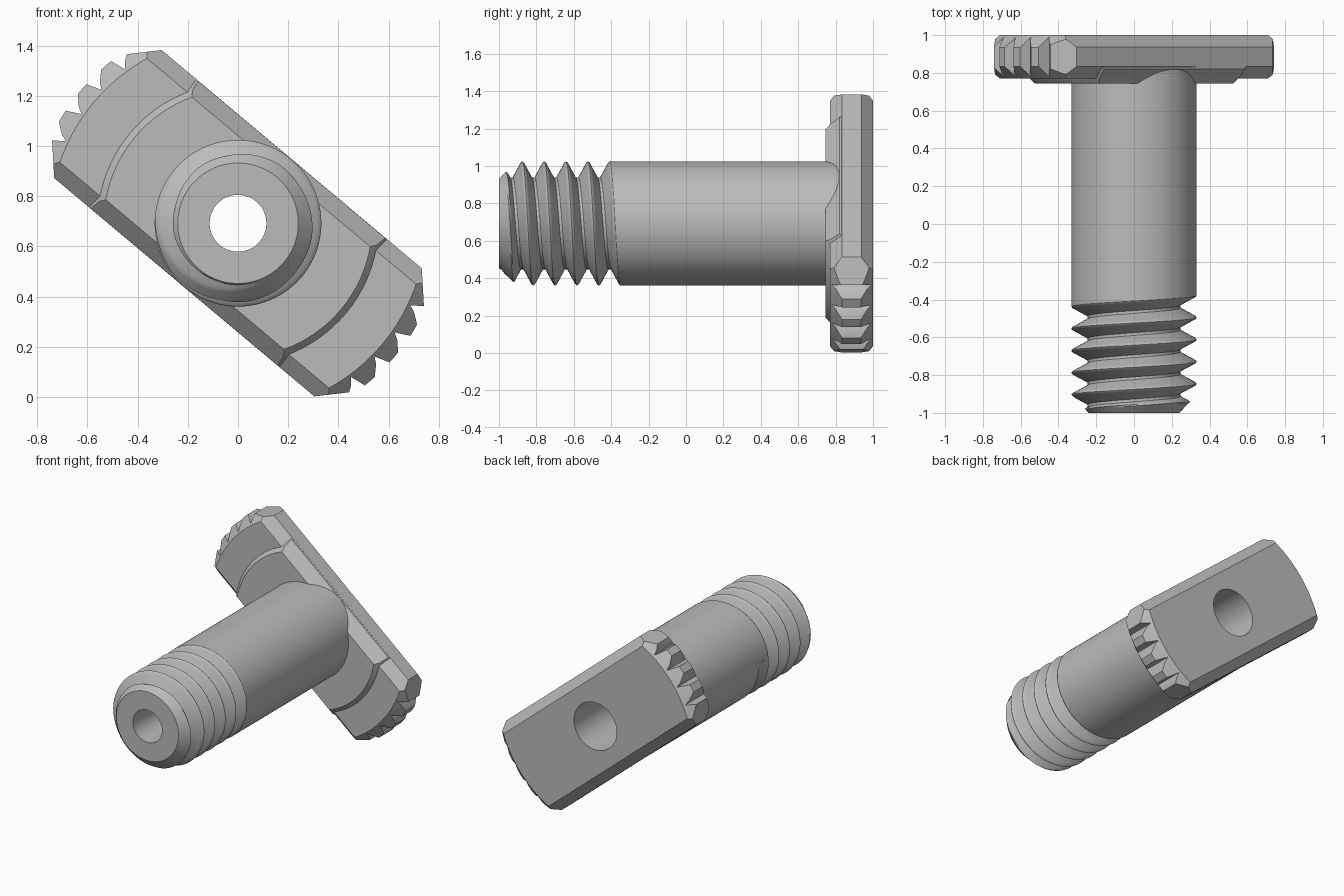
import bpy, bmesh, math
from mathutils import Matrix, Vector

cube = bpy.data.objects.get("Cube")
if cube:
    bpy.data.objects.remove(cube, do_unlink=True)

CENTER_Z = 0.6925
TILT = math.radians(40)
SEG = 96
PITCH = 0.117
RADIUS = 0.332

steel = bpy.data.materials.new("steel grey")
steel.use_nodes = True
steel.diffuse_color = (0.5, 0.5, 0.5, 1)
steel.node_tree.nodes["Principled BSDF"].inputs["Base Color"].default_value = (0.5, 0.5, 0.5, 1)


def make_object(name, bm, tilt=0.0):
    bmesh.ops.remove_doubles(bm, verts=bm.verts, dist=1e-5)
    bmesh.ops.recalc_face_normals(bm, faces=bm.faces)
    mesh = bpy.data.meshes.new(name)
    bm.to_mesh(mesh)
    bm.free()
    mesh.materials.append(steel)
    obj = bpy.data.objects.new(name, mesh)
    obj.rotation_euler = (0, tilt, 0)
    obj.location = (0, 0, CENTER_Z)
    bpy.context.collection.objects.link(obj)
    return obj


def select_only(obj):
    bpy.ops.object.select_all(action='DESELECT')
    obj.select_set(True)
    bpy.context.view_layer.objects.active = obj


def revolve(column):
    """Skin a surface round the y axis; column(angle) gives (radius, y) pairs."""
    bm = bmesh.new()
    rings = []
    for i in range(SEG + 1):
        a = 2 * math.pi * i / SEG
        rings.append([bm.verts.new((r * math.cos(a), y, r * math.sin(a)))
                      for r, y in column(a)])
    for p, q in zip(rings, rings[1:]):
        for j in range(len(p) - 1):
            bm.faces.new((p[j], p[j + 1], q[j + 1], q[j]))
    bmesh.ops.remove_doubles(bm, verts=bm.verts, dist=1e-5)
    bmesh.ops.dissolve_degenerate(bm, dist=1e-5, edges=bm.edges)
    return bm


def slice_off(bm, point, normal):
    """Cut away everything beyond a plane and close the cut."""
    geom = bm.verts[:] + bm.edges[:] + bm.faces[:]
    cut = bmesh.ops.bisect_plane(bm, geom=geom, plane_co=point,
                                 plane_no=Vector(normal).normalized(), clear_outer=True)
    edges = [e for e in cut["geom_cut"] if isinstance(e, bmesh.types.BMEdge)]
    bmesh.ops.holes_fill(bm, edges=[e for e in edges if e.is_boundary], sides=0)


# Threaded hollow shaft, one closed skin
def shaft_column(angle):
    turn = angle / (2 * math.pi)
    points = [(0.167, 0.85), (RADIUS, 0.85)]
    steps = 16
    for k in range(7 * steps + 1):
        s = k / steps
        y = -0.261 - PITCH * (s + turn)
        off = abs((s % 1) - 0.5)
        depth = 0.087 * min(1, max(0, (0.46 - off) / 0.4))
        if s < 1:                                  # thread run-out
            depth *= 0 if turn < 0.49 else min(1, 0.15 + (turn - 0.49) * 4)
        y = max(y, -1)
        points.append((min(RADIUS - depth, 0.24 + 0.95 * (y + 1)), y))
    # front face, bore and counterbore
    return points + [(0.113, -1), (0.113, -0.4), (0.167, -0.4), (0.167, 0.85)]


shaft = make_object("threaded_shaft", revolve(shaft_column))

# Crossbar head: chamfered disc trimmed to a bar
bar_bm = revolve(lambda a: [(0, 0.77), (0.75, 0.77), (0.82, 0.835),
                            (0.82, 0.935), (0.75, 1), (0, 1)])
for side in (-1, 1):
    slice_off(bar_bm, (0, 0, side * 0.333), (0, 0, side))
    slice_off(bar_bm, (0, 0.77, side * 0.27), (0, -1, side))
    slice_off(bar_bm, (0, 1, side * 0.27), (0, 1, side))
    for end in (-1, 1):
        slice_off(bar_bm, (end * 0.727, 0, side * 0.279), (end, 0, side * 0.94))
bar = make_object("head_bar", bar_bm, TILT)

# Raised pad on the shaft side of the head
pad_bm = revolve(lambda a: [(0, 0.745), (0.535, 0.745), (0.56, 0.77),
                            (0.595, 0.83), (0.595, 0.86), (0, 0.86)])
for side in (-1, 1):
    slice_off(pad_bm, (0, 0, side * 0.3325), (0, 0, side))
    slice_off(pad_bm, (0, 0.745, side * 0.267), (0, -0.066, side * 0.075))
pad = make_object("raised_pad", pad_bm, TILT)

# Cutter for the through hole
hole_bm = bmesh.new()
bmesh.ops.create_cone(hole_bm, cap_ends=True, segments=64, radius1=0.165, radius2=0.165,
                      depth=1, matrix=Matrix.Translation((0, 0.9, 0)) @ Matrix.Rotation(math.pi / 2, 4, 'X'))
hole_cutter = make_object("hole_cutter", hole_bm, TILT)

# Cutter for the serrations, four notches at each end
notch_bm = bmesh.new()
for end in (0, math.pi):
    for k in range(4):
        a = end + math.radians(14.5 - 9.4 * k)
        out = Vector((math.cos(a), 0, math.sin(a)))
        along = Vector((-math.sin(a), 0, math.cos(a)))
        tri = [out * (0.76 + d) + along * t
               for d, t in ((0, 0), (0.1, 0.042), (0.1, -0.11), (0.025, -0.017))]
        face = notch_bm.faces.new([notch_bm.verts.new(p + Vector((0, 0.7, 0))) for p in tri])
        grown = bmesh.ops.extrude_face_region(notch_bm, geom=[face], use_keep_orig=True)
        bmesh.ops.translate(notch_bm, vec=(0, 0.4, 0),
                            verts=[v for v in grown["geom"] if isinstance(v, bmesh.types.BMVert)])
notch_cutter = make_object("notch_cutter", notch_bm, TILT)

bpy.context.view_layer.update()
for obj, cutter in ((bar, hole_cutter), (pad, hole_cutter), (bar, notch_cutter)):
    cutter.hide_render = True
    mod = obj.modifiers.new("cut", 'BOOLEAN')
    mod.operation = 'DIFFERENCE'
    mod.solver = 'EXACT'
    mod.use_self = cutter is notch_cutter
    mod.object = cutter
    select_only(obj)
    bpy.ops.object.modifier_apply(modifier=mod.name)
for cutter in (hole_cutter, notch_cutter):
    bpy.data.objects.remove(cutter, do_unlink=True)

for obj in (shaft, bar, pad):
    select_only(obj)
    bpy.ops.object.shade_smooth_by_angle(angle=math.radians(28))
